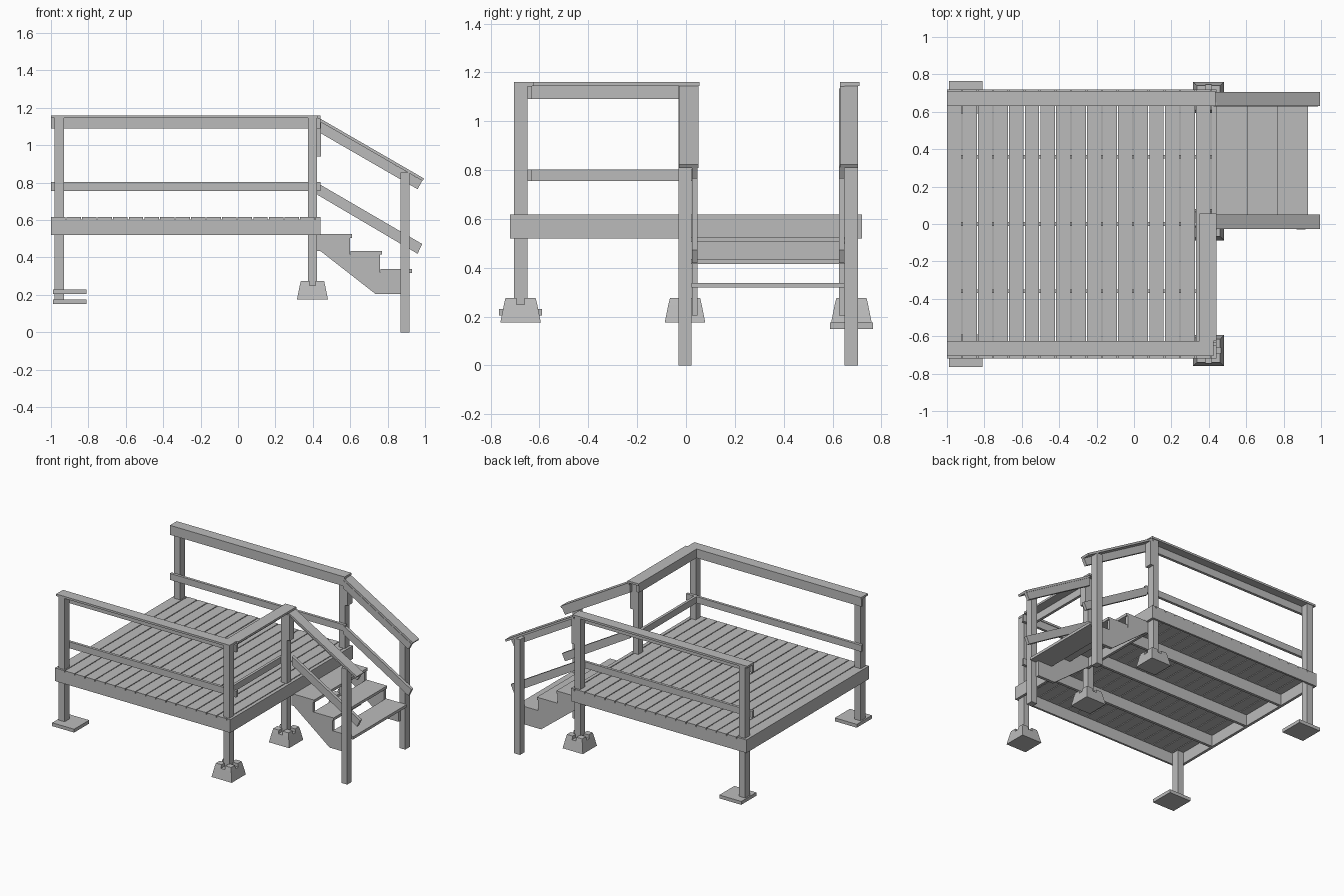
import bpy
import bmesh

cube = bpy.data.objects.get("Cube")
if cube:
    bpy.data.objects.remove(cube)

grey = bpy.data.materials.new("plain_grey")
grey.use_nodes = True
COLOR = (0.5, 0.5, 0.5, 1)
grey.diffuse_color = COLOR
grey.node_tree.nodes["Principled BSDF"].inputs["Base Color"].default_value = COLOR


def finish(name, bm):
    bmesh.ops.recalc_face_normals(bm, faces=bm.faces)
    mesh = bpy.data.meshes.new(name)
    bm.to_mesh(mesh)
    bm.free()
    mesh.materials.append(grey)
    obj = bpy.data.objects.new(name, mesh)
    bpy.context.collection.objects.link(obj)


def loft(bm, low, high):
    """Solid between two matching loops of points."""
    a = [bm.verts.new(p) for p in low]
    b = [bm.verts.new(p) for p in high]
    bm.faces.new(a)
    bm.faces.new(b)
    n = len(a)
    for i in range(n):
        j = (i + 1) % n
        bm.faces.new((a[i], a[j], b[j], b[i]))


def rect(x0, x1, y0, y1, z):
    return [(x0, y0, z), (x1, y0, z), (x1, y1, z), (x0, y1, z)]


def box(name, x, y, z):
    bm = bmesh.new()
    loft(bm, rect(*x, *y, z[0]), rect(*x, *y, z[1]))
    finish(name, bm)


def side_prism(name, profile, y):
    """Extrude an x-z profile across a range of y."""
    bm = bmesh.new()
    loft(bm, [(px, y[0], pz) for px, pz in profile],
         [(px, y[1], pz) for px, pz in profile])
    finish(name, bm)


def pier_block(name, cx, cy):
    """Tapered concrete block with a cross slot in its top."""
    bm = bmesh.new()
    base, mid, top, slot = 0.083, 0.068, 0.062, 0.016
    loft(bm, rect(cx - base, cx + base, cy - base, cy + base, 0.175),
         rect(cx - mid, cx + mid, cy - mid, cy + mid, 0.25))
    for sx in (-1, 1):
        for sy in (-1, 1):
            def corner(r, z):
                return rect(cx + sx * slot, cx + sx * r,
                            cy + sy * slot, cy + sy * r, z)
            loft(bm, corner(mid, 0.25), corner(top, 0.275))
    finish(name, bm)


# Key spans shared by several parts
LEFT, RIGHT, HALF = -1.0, 0.44, 0.72
FRONT_POST, MID_POST, BACK_POST = (-0.705, -0.65), (-0.03, 0.022), (0.65, 0.705)
OUTER_X, INNER_X = (-0.98, -0.93), (0.375, 0.422)
RIM = (0.52, 0.604)
CAP, TOP_RAIL, LOW_RAIL = (1.145, 1.16), (1.09, 1.145), (0.755, 0.803)

# Deck boards
pitch = 0.0832
for i in range(18):
    x0 = LEFT + i * pitch
    box("deck_board", (x0, min(x0 + pitch - 0.006, RIGHT)), (-HALF, HALF), (0.604, 0.617))

# Rim boards and joists
box("front_rim", (LEFT, RIGHT), (-HALF, -0.705), RIM)
box("back_rim", (LEFT, RIGHT), (0.705, HALF), RIM)
box("left_rim", (LEFT, LEFT + 0.02), (-0.705, 0.705), RIM)
box("right_rim", (RIGHT - 0.018, RIGHT), (-0.705, 0.705), RIM)
for y in (-0.36, 0, 0.36):
    box("joist", (LEFT + 0.02, RIGHT - 0.018), (y - 0.01, y + 0.01), RIM)

# Deck posts on piers and pads
for name, y in (("front", FRONT_POST), ("middle", MID_POST), ("back", BACK_POST)):
    box(name + "_post", INNER_X, y, (0.25, 1.145))
    pier_block(name + "_pier", 0.398, sum(y) / 2)
for name, y, z in (("front", FRONT_POST, 0.205), ("back", BACK_POST, 0.15)):
    cy = sum(y) / 2
    box(name + "_outer_post", OUTER_X, y, (z + 0.025, 1.145))
    box(name + "_pad", (-0.99, -0.81), (cy - 0.088, cy + 0.088), (z, z + 0.025))

# Level railings
for name, y, cap_y, end in (("front", (-0.65, -0.63), (-0.705, -0.625), 0.425),
                            ("back", (0.63, 0.65), (0.63, 0.71), 0.435)):
    box(name + "_top_rail", (LEFT, RIGHT), y, TOP_RAIL)
    box(name + "_low_rail", (LEFT, RIGHT), y, LOW_RAIL)
    box(name + "_rail_cap", (LEFT, end), cap_y, CAP)
box("side_top_rail", (0.355, 0.375), (-0.63, 0.045), TOP_RAIL)
box("side_low_rail", (0.355, 0.375), (-0.63, 0.045), LOW_RAIL)
box("side_rail_cap", (0.35, 0.44), (-0.625, 0.055), CAP)

# Stair railings, posts and stringers
top_slope = [(0.425, 1.134), (0.985, 0.81), (0.96, 0.765), (0.425, 1.074)]
low_slope = [(0.425, 0.798), (0.985, 0.472), (0.96, 0.42), (0.425, 0.735)]
cap_slope = [(0.43, 1.148), (0.995, 0.822), (0.987, 0.809), (0.43, 1.131)]
stringer = [(0.44, 0.505), (0.60, 0.505), (0.60, 0.415), (0.76, 0.415), (0.76, 0.32),
            (0.88, 0.32), (0.88, 0.205), (0.735, 0.205), (0.44, 0.435)]
for name, post, rail, cap in (("front", MID_POST, (0.025, 0.048), (-0.028, 0.052)),
                              ("back", BACK_POST, (0.627, 0.65), (0.63, 0.705))):
    box(name + "_stair_post", (0.87, 0.918), post, (0, 0.855))
    box(name + "_nailing_block", (0.422, 0.445), post, (0.94, 1.13))
    side_prism(name + "_stair_top_rail", top_slope, rail)
    side_prism(name + "_stair_low_rail", low_slope, rail)
    side_prism(name + "_stair_cap", cap_slope, cap)
    side_prism(name + "_stringer", stringer, rail)

# Treads and hanger board
for i, z in enumerate((0.505, 0.415, 0.318)):
    x0 = 0.442 + i * 0.16
    box("stair_tread", (x0, x0 + 0.168), (0.022, 0.65), (z, z + 0.02))
box("stair_hanger", (0.42, 0.44), (0.025, 0.65), (0.435, 0.52))
